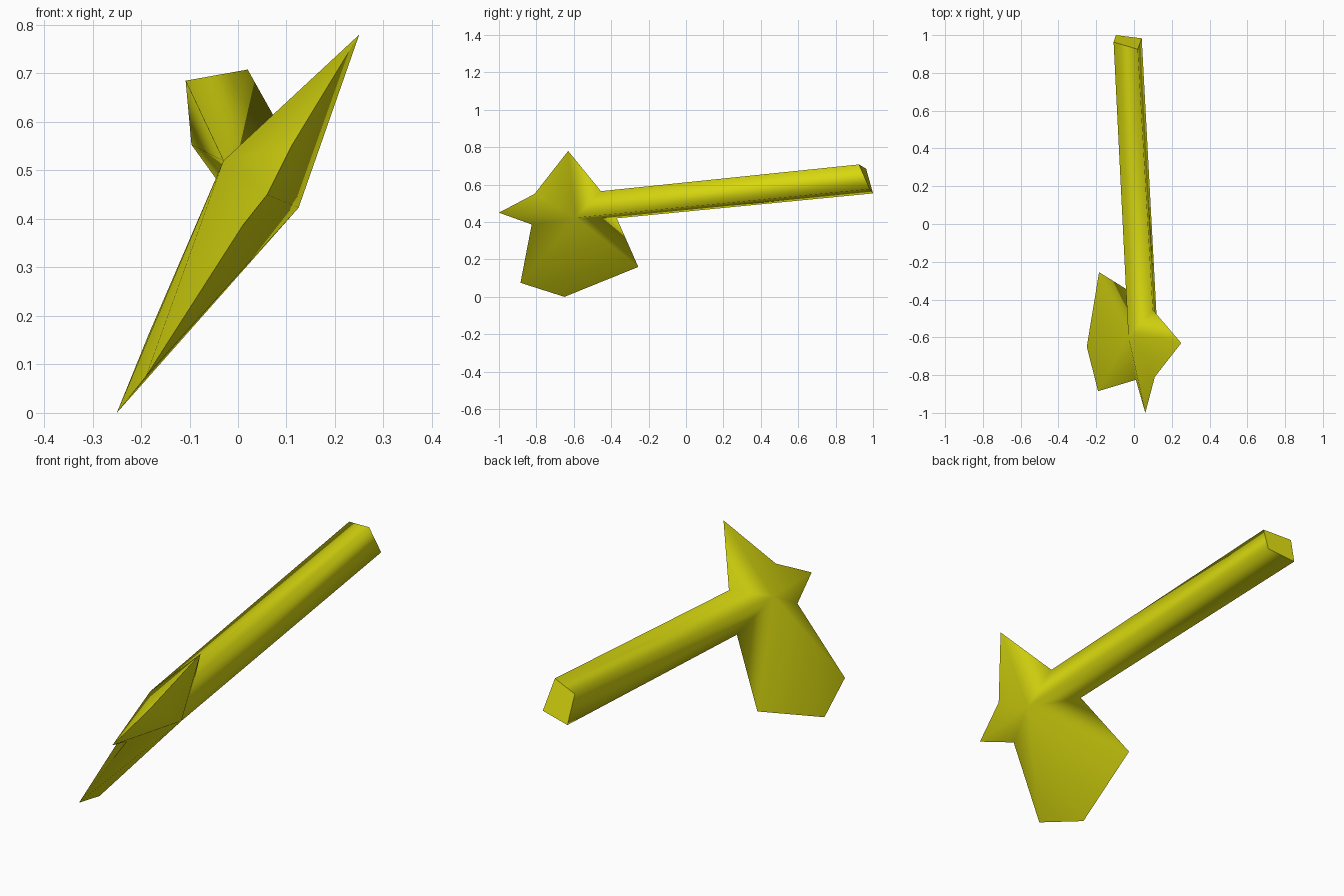
import bpy, bmesh

if "Cube" in bpy.data.objects:
    bpy.data.objects.remove(bpy.data.objects["Cube"])

# One flat colour for the whole axe
yellow = bpy.data.materials.new("yellow")
yellow.diffuse_color = (0.69, 0.69, 0.005, 1)
yellow.use_nodes = True
yellow.node_tree.nodes["Principled BSDF"].inputs["Base Color"].default_value = yellow.diffuse_color

# Thin rim of the head, from the handle's upper corner round to its lower corner
rim_points = [
    (0.10, -0.455, 0.565),    # corner above handle
    (0.25, -0.63, 0.78),      # top spike
    (0.11, -0.81, 0.55),      # notch
    (0.06, -1.00, 0.45),      # front spike
    (0.01, -0.825, 0.387),    # notch
    (-0.19, -0.885, 0.075),   # blade corner
    (-0.25, -0.65, 0.0),      # blade tip
    (-0.185, -0.255, 0.16),   # blade corner
    (0.0, -0.37, 0.42),       # corner below handle
]
# Raised hub on each side of the head, and the four-sided handle end
hub_points = [(-0.03, -0.595, 0.52), (0.125, -0.59, 0.423)]
end_points = {"top": (0.02, 0.925, 0.708), "bottom": (-0.096, 1.0, 0.553)}
end_sides = [(-0.108, 0.963, 0.685), (0.041, 0.983, 0.576)]

bm = bmesh.new()
rim = [bm.verts.new(p) for p in rim_points]
top = bm.verts.new(end_points["top"])
bottom = bm.verts.new(end_points["bottom"])
sides = [bm.verts.new(p) for p in end_sides]

for hub_point, side in zip(hub_points, sides):
    hub = bm.verts.new(hub_point)
    # Head: fan of triangles from the hub to the rim
    for a, b in zip(rim, rim[1:]):
        bm.faces.new((hub, a, b))
    # Handle: one upper and one lower face on this side
    bm.faces.new((hub, side, top, rim[0]))
    bm.faces.new((hub, rim[-1], bottom, side))

# Handle end cap
cap = bm.faces.new((top, sides[0], bottom, sides[1]))
bmesh.ops.recalc_face_normals(bm, faces=bm.faces)

# Smooth surfaces, with crisp edges on the rim and the end cap
for face in bm.faces:
    face.smooth = True
for a, b in zip(rim, rim[1:]):
    bm.edges.get((a, b)).smooth = False
for edge in cap.edges:
    edge.smooth = False

mesh = bpy.data.meshes.new("axe")
bm.to_mesh(mesh)
bm.free()
mesh.materials.append(yellow)
axe = bpy.data.objects.new("axe", mesh)
bpy.context.collection.objects.link(axe)
